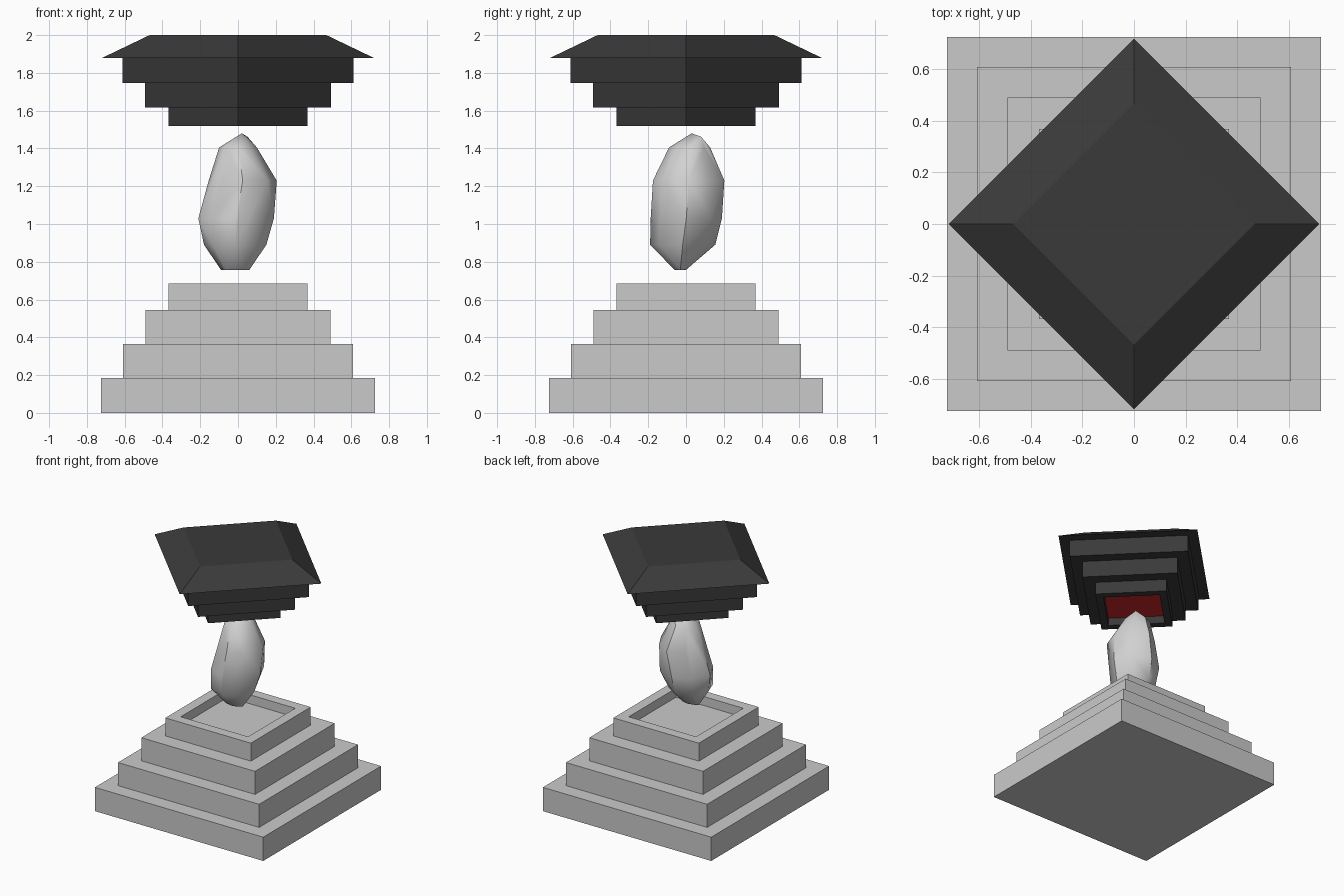
import bpy, bmesh, math, random

if "Cube" in bpy.data.objects:
    bpy.data.objects.remove(bpy.data.objects["Cube"])

random.seed(4)


def material(name, rgb):
    m = bpy.data.materials.new(name)
    m.diffuse_color = (*rgb, 1)
    m.use_nodes = True
    m.node_tree.nodes["Principled BSDF"].inputs["Base Color"].default_value = m.diffuse_color
    return m


stone = material("light grey stone", (0.59, 0.59, 0.59))
crystal_grey = material("pale crystal", (0.64, 0.64, 0.64))
dark = material("charcoal stone", (0.042, 0.042, 0.042))
red = material("red inlay", (0.60, 0.018, 0.018))


def finish(name, bm, mats):
    bmesh.ops.recalc_face_normals(bm, faces=bm.faces)
    me = bpy.data.meshes.new(name)
    bm.to_mesh(me)
    bm.free()
    for m in mats:
        me.materials.append(m)
    ob = bpy.data.objects.new(name, me)
    bpy.context.collection.objects.link(ob)
    return ob


def square_turning(name, profile, start, mats):
    """Sweep a (corner radius, z) profile round four corners; cap both ends.
    The last cap (the recess floor) takes the last material."""
    bm = bmesh.new()
    rings = []
    for r, z in profile:
        rings.append([bm.verts.new((r * math.cos(start + i * math.pi / 2),
                                    r * math.sin(start + i * math.pi / 2), z))
                      for i in range(4)])
    for a, b in zip(rings, rings[1:]):
        for i in range(4):
            j = (i + 1) % 4
            bm.faces.new((a[i], a[j], b[j], b[i]))
    bm.faces.new(rings[0])
    bm.faces.new(rings[-1]).material_index = len(mats) - 1
    return finish(name, bm, mats)


def steps(radii, levels):
    """Stair profile: each radius spans one pair of neighbouring levels."""
    return [(r, z) for r, pair in zip(radii, zip(levels, levels[1:])) for z in pair]


# Stepped pedestal with a sunken top
root2 = math.sqrt(2)
base = steps([0.725, 0.608, 0.49, 0.368], [0, 0.185, 0.365, 0.545, 0.685])
base += [(0.29, 0.685), (0.29, 0.615)]
square_turning("stepped_pedestal", [(r * root2, z) for r, z in base],
               math.pi / 4, [stone])

# Inverted stepped capstone, turned 45 degrees, with a red recess below
cap = [(0.468, 2.0), (0.718, 1.88)]
cap += steps([0.612, 0.492, 0.368], [1.88, 1.747, 1.617, 1.52])
cap += [(0.29, 1.52), (0.29, 1.58)]
square_turning("inverted_capstone", cap, 0, [dark, red])

# Floating rough crystal: hull of uneven rings (z, x min, x max, y min, y max)
rings = [(0.757, -0.09, 0.06, -0.06, 0.0),
         (0.89, -0.18, 0.15, -0.19, 0.155),
         (1.03, -0.21, 0.19, -0.187, 0.19),
         (1.23, -0.155, 0.205, -0.175, 0.203),
         (1.405, -0.10, 0.10, -0.09, 0.128)]
bm = bmesh.new()
for z, x0, x1, y0, y1 in rings:
    cx, cy = (x0 + x1) / 2, (y0 + y1) / 2
    hx, hy = (x1 - x0) / 2, (y1 - y0) / 2
    for k in range(8):
        a = k * math.pi / 4
        f = random.uniform(0.86, 1.04) if k % 2 else 1
        bm.verts.new((cx + f * hx * math.cos(a), cy + f * hy * math.sin(a), z))
for p in ((0.02, 0.03, 1.48), (0.05, 0.08, 1.462)):
    bm.verts.new(p)
hull = bmesh.ops.convex_hull(bm, input=bm.verts)
loose = [v for v in bm.verts if not v.link_faces]
bmesh.ops.delete(bm, geom=loose, context='VERTS')
crystal = finish("floating_crystal", bm, [crystal_grey])
bpy.context.view_layer.objects.active = crystal
crystal.select_set(True)
bpy.ops.object.shade_smooth_by_angle(angle=math.radians(40))
